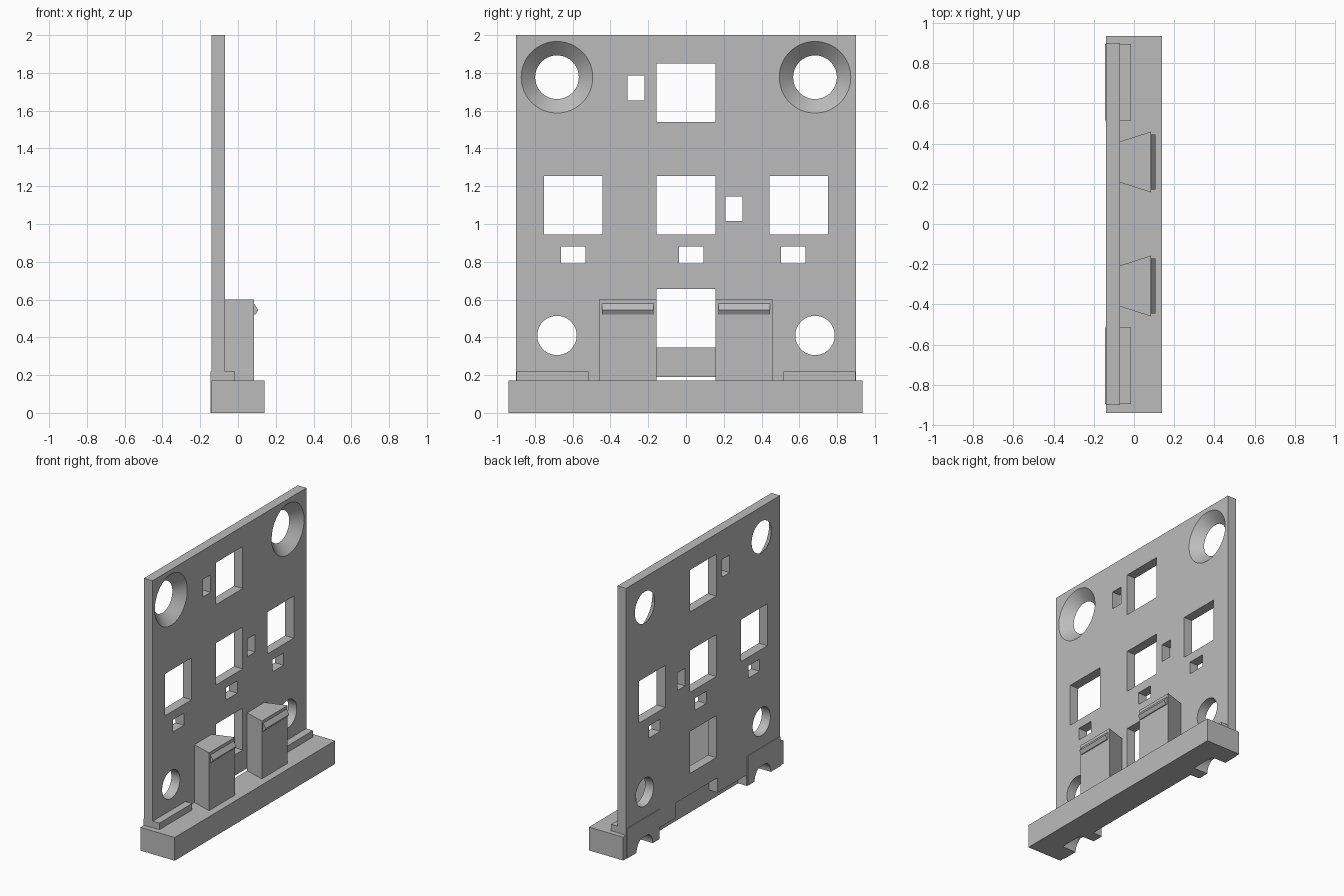
import bpy, math
from mathutils import Vector

cube = bpy.data.objects.get("Cube")
if cube:
    bpy.data.objects.remove(cube, do_unlink=True)

grey = bpy.data.materials.new("plain grey")
grey.use_nodes = True
colour = (0.5, 0.5, 0.5, 1)
grey.diffuse_color = colour
grey.node_tree.nodes["Principled BSDF"].inputs["Base Color"].default_value = colour

BACK, FACE = -0.14, -0.07   # back and face of the upright plate


def make(name, verts, faces):
    mesh = bpy.data.meshes.new(name)
    mesh.from_pydata(verts, [], faces)
    mesh.materials.append(grey)
    obj = bpy.data.objects.new(name, mesh)
    bpy.context.collection.objects.link(obj)
    return obj


def prism(name, profile, offset):
    """Extrude a closed profile along an offset vector."""
    n = len(profile)
    low = [Vector(p) for p in profile]
    verts = low + [p + Vector(offset) for p in low]
    faces = [tuple(reversed(range(n))), tuple(range(n, 2 * n))]
    faces += [(i, (i + 1) % n, n + (i + 1) % n, n + i) for i in range(n)]
    obj = make(name, verts, faces)
    bpy.context.view_layer.objects.active = obj
    bpy.ops.object.mode_set(mode='EDIT')
    bpy.ops.mesh.select_all(action='SELECT')
    bpy.ops.mesh.normals_make_consistent(inside=False)
    bpy.ops.object.mode_set(mode='OBJECT')
    return obj


def box(name, x, y, z):
    return prism(name, [(x[0], y[0], z[0]), (x[1], y[0], z[0]),
                        (x[1], y[1], z[0]), (x[0], y[1], z[0])], (0, 0, z[1] - z[0]))


def cone(name, y, z, x0, x1, r0, r1):
    """Round cutter along x, from radius r0 at x0 to r1 at x1."""
    bpy.ops.mesh.primitive_cone_add(vertices=64, radius1=r0, radius2=r1, depth=x1 - x0,
                                    location=((x0 + x1) / 2, y, z),
                                    rotation=(0, math.pi / 2, 0))
    obj = bpy.context.object
    obj.name = name
    obj.data.materials.append(grey)
    return obj


def cut(target, cutters):
    for cutter in cutters:
        mod = target.modifiers.new("cut", 'BOOLEAN')
        mod.operation, mod.solver, mod.object = 'DIFFERENCE', 'EXACT', cutter
        bpy.context.view_layer.objects.active = target
        bpy.ops.object.modifier_apply(modifier=mod.name)
    for cutter in cutters:
        bpy.data.objects.remove(cutter, do_unlink=True)


def smooth(obj):
    bpy.ops.object.select_all(action='DESELECT')
    obj.select_set(True)
    bpy.context.view_layer.objects.active = obj
    bpy.ops.object.shade_smooth_by_angle(angle=math.radians(25))


# Upright plate with square windows, slots and screw holes
plate = box("upright_plate", (BACK, FACE), (-0.9, 0.9), (0.08, 2))
windows = [(y, z, 0.31, 0.31) for y, z in
           [(0, 1.695), (0, 1.1), (-0.597, 1.1), (0.597, 1.1), (0, 0.5)]]
windows += [(y, z, 0.09, 0.13) for y, z in [(-0.265, 1.72), (0.255, 1.08)]]
windows += [(y, 0.835, 0.13, 0.09) for y in (-0.597, 0.027, 0.567)]
cutters = [box("window_cutter", (-0.2, 0), (y - w / 2, y + w / 2), (z - h / 2, z + h / 2))
           for y, z, w, h in windows]
for side in (-1, 1):
    cutters.append(cone("lower_hole_cutter", side * 0.683, 0.41, -0.2, 0, 0.104, 0.104))
    # countersink runs slightly past both faces
    cutters.append(cone("countersink_cutter", side * 0.683, 1.777, -0.15, -0.06, 0.105, 0.2))
cutters.append(box("connector_slot_cutter", (-0.2, 0), (-0.17, 0.32), (0, 0.19)))
cut(plate, cutters)
smooth(plate)

# Foot bar with a stepped recess and rounded notches along the back
foot = box("foot_bar", (BACK, 0.14), (-0.94, 0.935), (0, 0.172))
cutters = [box("recess_cutter", (-0.2, FACE), (-0.51, 0.51), (-0.1, 0.08)),
           box("slot_cutter", (-0.2, FACE), (-0.17, 0.32), (-0.1, 0.3))]
cutters += [cone("notch_cutter", s * 0.69, 0, -0.2, -0.03, 0.095, 0.095) for s in (-1, 1)]
cut(foot, cutters)
smooth(foot)

for side, label in ((-1, "right"), (1, "left")):
    # Corner sleeve gripping the plate at the foot
    ys = sorted((side * 0.515, side * 0.897))
    sleeve = box(label + "_corner_sleeve", (-0.145, -0.015), ys, (0, 0.22))
    cut(sleeve, [cone("notch_cutter", side * 0.69, 0, -0.2, -0.03, 0.095, 0.095)])
    smooth(sleeve)

    # Flared block standing on the foot
    prism(label + "_flared_block",
          [(FACE, side * 0.207, 0.16), (0.085, side * 0.157, 0.16),
           (0.085, side * 0.46, 0.16), (FACE, side * 0.41, 0.16)], (0, 0, 0.44))

    # Wedge-shaped catch on the block
    prism(label + "_catch",
          [(0.08, side * 0.172, 0.585), (0.108, side * 0.172, 0.545),
           (0.092, side * 0.172, 0.52), (0.08, side * 0.172, 0.52)], (0, side * 0.273, 0))
